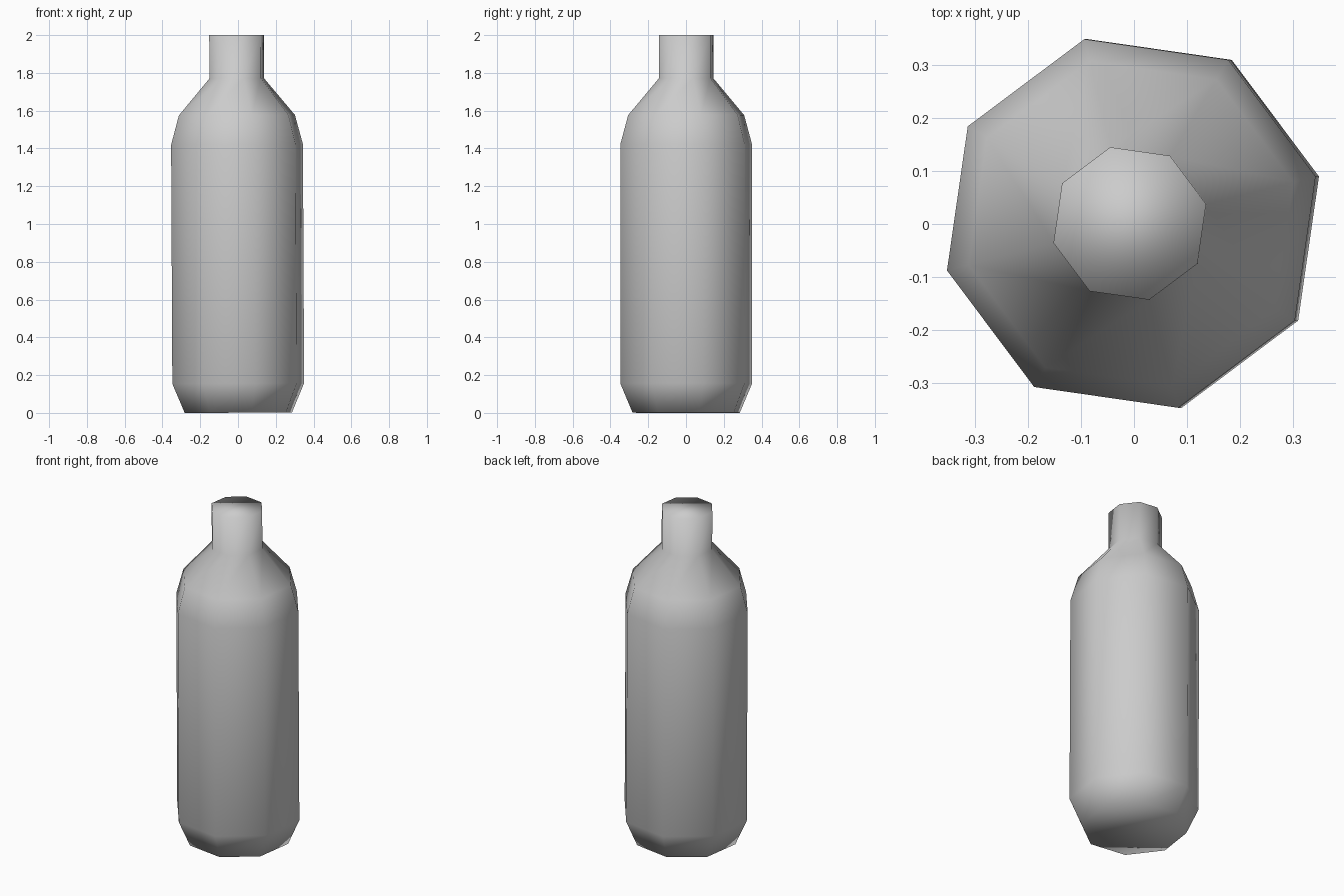
import bpy
import bmesh
import math
from mathutils import Matrix

cube = bpy.data.objects.get("Cube")
if cube:
    bpy.data.objects.remove(cube, do_unlink=True)

# Plain grey material
grey = bpy.data.materials.new("light_grey")
grey.use_nodes = True
colour = (0.6, 0.6, 0.6, 1.0)
grey.diffuse_color = colour
grey.node_tree.nodes["Principled BSDF"].inputs["Base Color"].default_value = colour

SIDES = 8
TURN = math.radians(14.3)
LEAN = -0.005

# Bottle outline as (radius, height), from base to mouth
profile = [(0.293, 0.0), (0.36, 0.155), (0.36, 1.42),
           (0.317, 1.575), (0.149, 1.77), (0.149, 2.0)]

# Lathe the outline into eight-sided rings joined by quads
bm = bmesh.new()
rings = []
for radius, height in profile:
    ring = []
    for i in range(SIDES):
        a = TURN + math.tau * i / SIDES
        ring.append(bm.verts.new((radius * math.cos(a), radius * math.sin(a), height)))
    rings.append(ring)

for low, high in zip(rings, rings[1:]):
    for i in range(SIDES):
        j = (i + 1) % SIDES
        bm.faces.new((low[i], low[j], high[j], high[i]))

# Closed base and mouth
bm.faces.new(reversed(rings[0]))
bm.faces.new(rings[-1])

# Very slight lean of the whole bottle
bmesh.ops.transform(bm, matrix=Matrix.Rotation(LEAN, 4, "Y"), verts=bm.verts)
bmesh.ops.translate(bm, vec=(0.002, 0.001, 0.001), verts=bm.verts)
for face in bm.faces:
    face.smooth = True

mesh = bpy.data.meshes.new("bottle")
bm.to_mesh(mesh)
bm.free()
mesh.materials.append(grey)
bottle = bpy.data.objects.new("bottle", mesh)
bpy.context.collection.objects.link(bottle)
